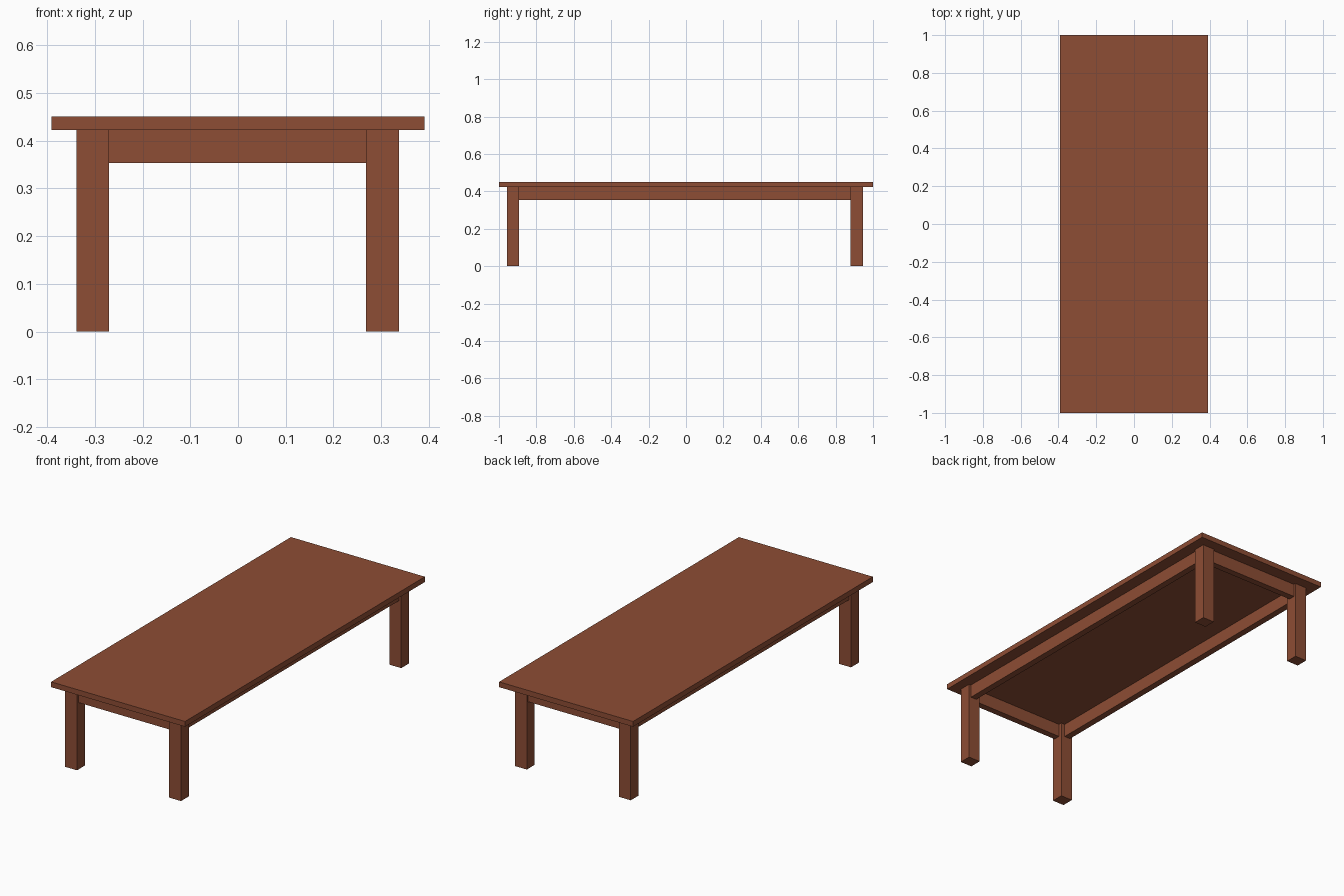
import bpy

# Remove the default object
cube = bpy.data.objects.get("Cube")
if cube:
    bpy.data.objects.remove(cube, do_unlink=True)

# Single wood colour
wood = bpy.data.materials.new("reddish_brown_wood")
wood.use_nodes = True
colour = (0.27, 0.075, 0.035, 1)
wood.diffuse_color = colour
wood.node_tree.nodes["Principled BSDF"].inputs["Base Color"].default_value = colour


def box(name, x, y, z):
    """Box spanning the given (low, high) ranges."""
    spans = (x, y, z)
    bpy.ops.mesh.primitive_cube_add(size=1, location=[(a + b) / 2 for a, b in spans])
    ob = bpy.context.object
    ob.name = name
    ob.scale = [b - a for a, b in spans]
    bpy.ops.object.transform_apply(location=False, rotation=False, scale=True)
    ob.data.materials.append(wood)
    return ob


TOP, UNDER, APRON = 0.451, 0.423, 0.353
THICK, INSET = 0.035, 0.012
leg_x = {"right": (-0.339, -0.27), "left": (0.268, 0.337)}
leg_y = {"front": (-0.957, -0.892), "back": (0.88, 0.945)}

# Table top
box("table_top", (-0.391, 0.391), (-1, 1), (UNDER, TOP))

# Legs
for end, y in leg_y.items():
    for side, x in leg_x.items():
        box(f"{end}_{side}_leg", x, y, (0, UNDER))

# Aprons between the legs, set slightly in from their outer faces
span_x = (leg_x["right"][1], leg_x["left"][0])
span_y = (leg_y["front"][1], leg_y["back"][0])
height = (APRON, UNDER)
front = leg_y["front"][0] + INSET
back = leg_y["back"][1] - INSET
right = leg_x["right"][0] + INSET
left = leg_x["left"][1] - INSET
box("front_apron", span_x, (front, front + THICK), height)
box("back_apron", span_x, (back - THICK, back), height)
box("right_apron", (right, right + THICK), span_y, height)
box("left_apron", (left - THICK, left), span_y, height)
